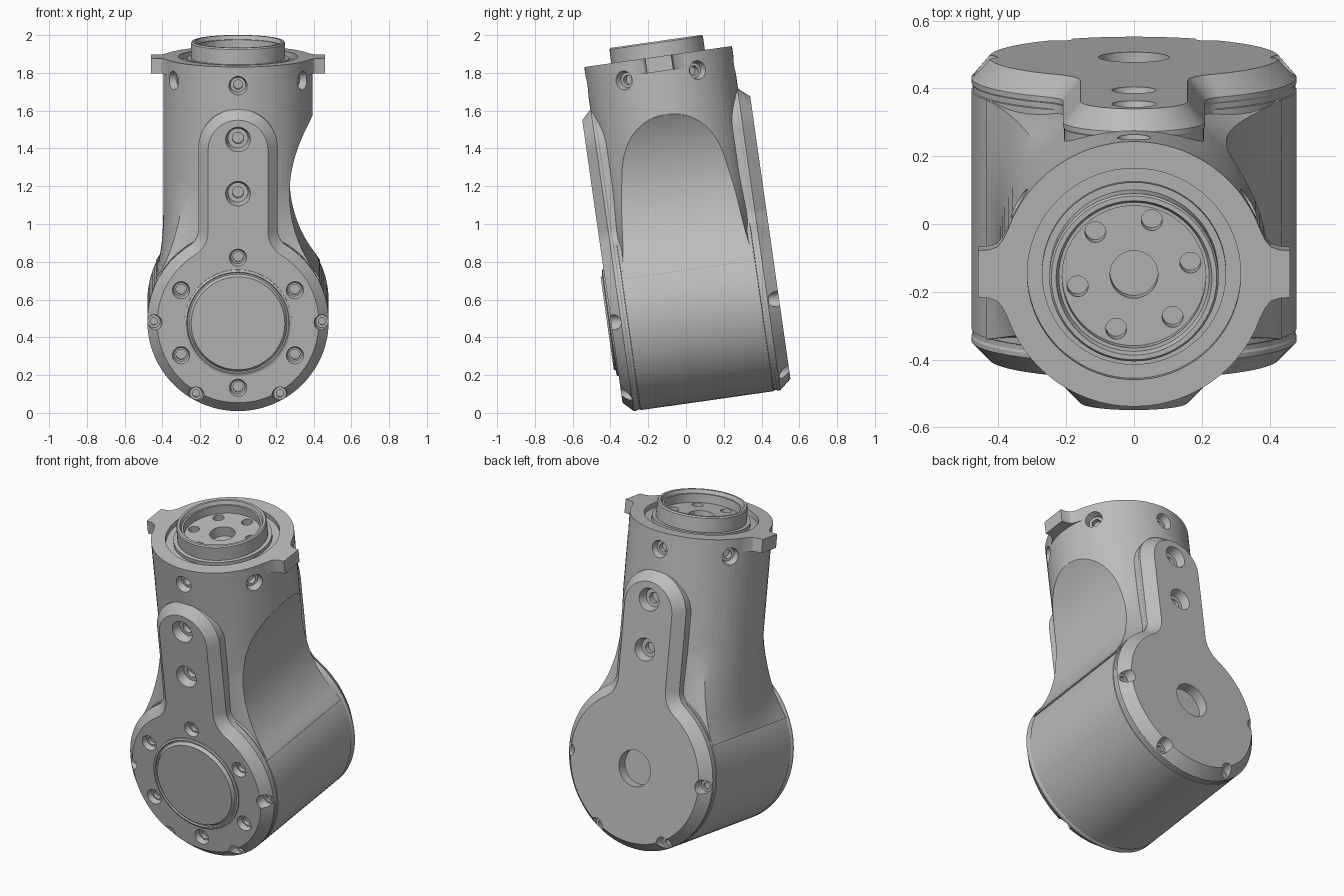
import bpy, bmesh, math
from mathutils import Matrix, Vector

cube = bpy.data.objects.get("Cube")
if cube:
    bpy.data.objects.remove(cube, do_unlink=True)

# Whole joint leans forward about x
POSE = Matrix.Translation((0, 0.044, 0.54)) @ Matrix.Rotation(math.radians(8.1), 4, 'X')
R, ARM, BLEND, ARM_Z = 0.48, 0.21, 0.10, 0.925   # drum radius, arm half width, fillet, arm tip centre
TUBE, RIM_Z = 0.395, 1.36

grey = bpy.data.materials.new("machined grey")
grey.use_nodes = True
grey.diffuse_color = (0.5, 0.5, 0.5, 1)
grey.node_tree.nodes["Principled BSDF"].inputs["Base Color"].default_value = (0.5, 0.5, 0.5, 1)


def lathe(bm, profile, matrix=Matrix(), steps=64):
    """Spin an (r, z) profile round z, then place it."""
    verts = [bm.verts.new((r, 0, z)) for r, z in profile]
    edges = [bm.edges.new(p) for p in zip(verts, verts[1:])]
    old = set(bm.verts) - set(verts)
    bmesh.ops.spin(bm, geom=verts + edges, axis=(0, 0, 1), cent=(0, 0, 0),
                   angle=math.tau, steps=steps, use_duplicate=False)
    new = [v for v in bm.verts if v not in old]
    bmesh.ops.transform(bm, matrix=matrix, verts=new)
    bmesh.ops.remove_doubles(bm, verts=new, dist=0.0002)


def loft(bm, rings):
    """Bridge equal rings of points and cap both ends."""
    loops = [[bm.verts.new(p) for p in ring] for ring in rings]
    n = len(loops[0])
    for a, b in zip(loops, loops[1:]):
        for i in range(n):
            j = (i + 1) % n
            bm.faces.new((a[i], a[j], b[j], b[i]))
    bm.faces.new(loops[0][::-1])
    bm.faces.new(loops[-1])


def finish(name, bm):
    bmesh.ops.recalc_face_normals(bm, faces=bm.faces)
    mesh = bpy.data.meshes.new(name)
    bm.to_mesh(mesh)
    bm.free()
    mesh.materials.append(grey)
    ob = bpy.data.objects.new(name, mesh)
    bpy.context.collection.objects.link(ob)
    ob.matrix_world = POSE
    return ob


def activate(ob):
    bpy.ops.object.select_all(action='DESELECT')
    ob.select_set(True)
    bpy.context.view_layer.objects.active = ob


def boolean(ob, other, operation='DIFFERENCE'):
    activate(ob)
    mod = ob.modifiers.new("cut", 'BOOLEAN')
    mod.object, mod.operation, mod.solver = other, operation, 'EXACT'
    bpy.ops.object.modifier_apply(modifier=mod.name)


def polar(radius, degrees):
    a = math.radians(degrees)
    return radius * math.cos(a), radius * math.sin(a)


def aim(position, direction):
    """Matrix that puts local z along direction at position."""
    turn = Vector(direction).to_track_quat('Z', 'Y').to_matrix().to_4x4()
    return Matrix.Translation(position) @ turn


def screw_hole(bm, position, outward, wide, narrow, shallow, deep):
    """Counterbored hole: wide mouth, narrow core."""
    lathe(bm, [(0, -deep), (narrow, -deep), (narrow, -shallow), (wide * 0.8, -shallow),
               (wide, 0), (wide, 0.06), (0, 0.06)], aim(position, outward), 24)


def arc(cx, cz, r, start, end, n):
    return [(cx + r * math.cos(start + (end - start) * i / n),
             cz + r * math.sin(start + (end - start) * i / n)) for i in range(n + 1)]


def keyhole(inset):
    """Disc with an upward arm, inset evenly."""
    fx = ARM + BLEND
    fz = math.sqrt((R + BLEND) ** 2 - fx ** 2)
    meet = math.atan2(fz, fx)
    half = arc(0, 0, R - inset, -math.pi / 2, meet, 36)
    half += arc(fx, fz, BLEND + inset, meet + math.pi, math.pi, 10)
    half += arc(0, ARM_Z, ARM - inset, 0, math.pi / 2, 14)
    return half + [(-x, z) for x, z in half[-2:0:-1]]


# Drum lying along y, with a groove before each plate
bm = bmesh.new()
side = [(0.465, 0.40), (0.465, 0.362), (R, 0.355)]
lathe(bm, [(0, -0.4)] + [(r, -y) for r, y in side] + side[::-1] + [(0, 0.4)],
      aim((0, 0, 0), (0, 1, 0)), 96)
drum = finish("drum_housing", bm)

# Upright tube with rim groove, collar and recessed floor
bm = bmesh.new()
lathe(bm, [(0, 0), (TUBE, 0), (TUBE, RIM_Z), (0.315, RIM_Z), (0.315, 1.33), (0.272, 1.33),
           (0.272, 1.352), (0.25, 1.352), (0.25, 1.433), (0.244, 1.441), (0.23, 1.441),
           (0.222, 1.42), (0.212, 1.42), (0.212, 1.37), (0, 1.37)], steps=72)
tube = finish("upright_tube", bm)

# Neck swelling from the round tube to the boxy drum
bm = bmesh.new()
rings = []
for k in range(13):
    s = k / 12
    t, z = s ** 1.6, 0.78 - 0.56 * s
    ring = []
    for i in range(72):
        cx, cy = polar(1, i * 5)
        grow = 1 / max(abs(cx), abs(cy))
        bx, by = cx * grow * (0.40 + 0.035 * s ** 4), cy * grow * 0.357
        round_r = TUBE - 0.002
        ring.append((cx * round_r * (1 - t) + bx * t, cy * round_r * (1 - t) + by * t, z))
    rings.append(ring)
loft(bm, rings)
neck = finish("neck", bm)

# Concave scoop along the +x flank
bm = bmesh.new()
lathe(bm, [(0, -0.6), (0.673, -0.6), (0.673, 0.6), (0, 0.6)],
      aim((0.946, 0, 0.665), (0, 1, 0)), 160)
scoop = finish("scoop_cutter", bm)
scoop.hide_render = True
boolean(tube, neck, 'UNION')
bpy.data.objects.remove(neck, do_unlink=True)
boolean(tube, scoop)
bpy.data.objects.remove(scoop, do_unlink=True)

# Keyhole cover plates, chamfered outward
plates = []
for name, sign, face in (("front_plate", -1, 0.445), ("back_plate", 1, 0.453)):
    bm = bmesh.new()
    loft(bm, [[(x, sign * y, z) for x, z in keyhole(inset)]
              for inset, y in ((0.004, 0.30), (0.004, 0.372), (0, 0.378), (0, 0.392), (0.052, face))])
    plates.append(finish(name, bm))

# All screw holes, in one cutter
bm = bmesh.new()
for sign, face in ((-1, 0.445), (1, 0.453)):
    out = (0, sign, 0)
    for z in (0.69, 0.98):
        screw_hole(bm, (0, sign * face, z), out, 0.066, 0.03, 0.05, 0.08)
    for angle in (0, 180, -60, -120):
        x, z = polar(0.445, angle)
        screw_hole(bm, (x, sign * (face - 0.01), z), out, 0.042, 0.02, 0.045, 0.06)
for k in range(6):
    x, z = polar(0.348, 30 + 60 * k)
    screw_hole(bm, (x, -0.445, z), (0, -1, 0), 0.046, 0.027, 0.03, 0.05)
    x, y = polar(TUBE, 30 + 60 * k)
    screw_hole(bm, (x, y, 1.26), (x, y, 0), 0.05, 0.025, 0.04, 0.07)
    x, y = polar(0.17, 12 + 60 * k)
    lathe(bm, [(0, -0.06), (0.031, -0.06), (0.031, 0.03), (0, 0.03)], aim((x, y, 1.37), (0, 0, 1)), 24)
lathe(bm, [(0, -0.06), (0.071, -0.06), (0.071, 0.03), (0, 0.03)], aim((0, 0, 1.37), (0, 0, 1)), 32)
lathe(bm, [(0, -0.06), (0.105, -0.06), (0.105, 0.05), (0, 0.05)], aim((0, 0.453, 0), (0, 1, 0)), 40)
holes = finish("hole_cutter", bm)
holes.hide_render = True
for part in plates + [tube, drum]:
    boolean(part, holes)
bpy.data.objects.remove(holes, do_unlink=True)

# Round cap in the front plate
bm = bmesh.new()
lathe(bm, [(0, 0.40), (0.284, 0.40), (0.284, 0.452), (0.272, 0.456), (0.268, 0.448),
           (0.26, 0.448), (0.248, 0.466), (0, 0.466)], aim((0, 0, 0), (0, -1, 0)))
cap = finish("front_cap", bm)

# Flared ears on both sides of the rim
ears = []
for name, sign in (("left_ear", 1), ("right_ear", -1)):
    bm = bmesh.new()
    half = [(0.35, 0.14), (0.372, 0.132), (0.388, 0.1), (0.405, 0.08), (0.43, 0.072), (0.46, 0.07)]
    outline = half + [(x, -y) for x, y in half[::-1]]
    loft(bm, [[(sign * x, y, z) for x, y in outline] for z in (1.28, RIM_Z)])
    ears.append(finish(name, bm))

for ob in [drum, tube, cap] + plates + ears:
    activate(ob)
    bpy.ops.object.shade_smooth_by_angle(angle=math.radians(28))
